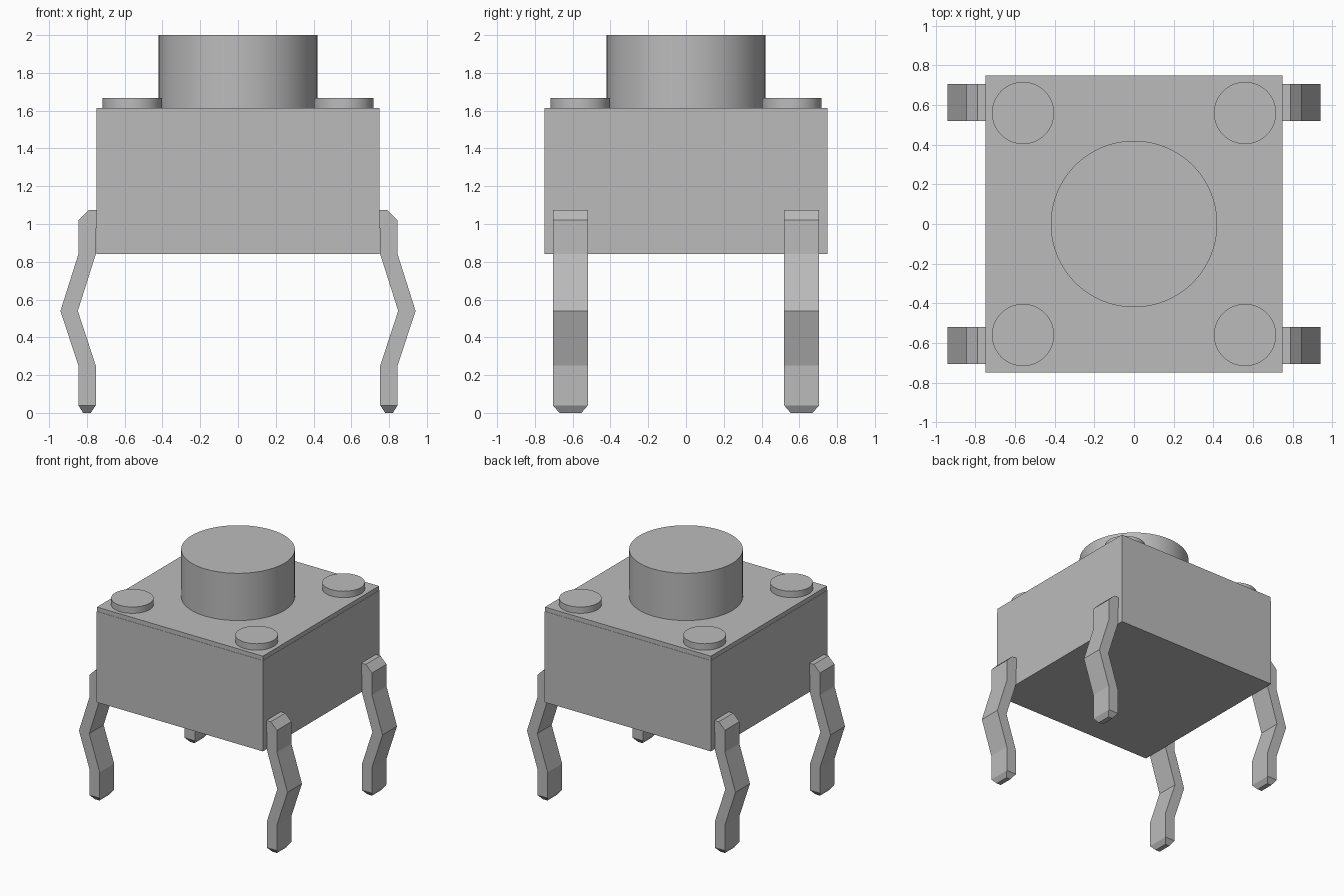
import bpy
import bmesh
import math

cube = bpy.data.objects.get("Cube")
if cube:
    bpy.data.objects.remove(cube, do_unlink=True)

grey = bpy.data.materials.new("plain_grey")
grey.use_nodes = True
colour = (0.5, 0.5, 0.5, 1)
grey.diffuse_color = colour
grey.node_tree.nodes["Principled BSDF"].inputs["Base Color"].default_value = colour


def finish(name, bm):
    bmesh.ops.recalc_face_normals(bm, faces=bm.faces)
    mesh = bpy.data.meshes.new(name)
    bm.to_mesh(mesh)
    bm.free()
    mesh.materials.append(grey)
    obj = bpy.data.objects.new(name, mesh)
    bpy.context.collection.objects.link(obj)
    return obj


def block(name, half, bottom, top):
    bm = bmesh.new()
    bmesh.ops.create_cube(bm, size=1)
    bmesh.ops.scale(bm, vec=(2 * half, 2 * half, top - bottom), verts=bm.verts)
    bmesh.ops.translate(bm, vec=(0, 0, (top + bottom) / 2), verts=bm.verts)
    return finish(name, bm)


def disc(name, x, y, radius, bottom, top):
    bm = bmesh.new()
    bmesh.ops.create_cone(bm, cap_ends=True, segments=64, radius1=radius,
                          radius2=radius, depth=top - bottom)
    bmesh.ops.translate(bm, vec=(x, y, (top + bottom) / 2), verts=bm.verts)
    obj = finish(name, bm)
    bpy.ops.object.select_all(action='DESELECT')
    obj.select_set(True)
    bpy.context.view_layer.objects.active = obj
    bpy.ops.object.shade_smooth_by_angle(angle=math.radians(30))


# Leg cross-sections from tip to shoulder: inner x, outer x, half width, z
LEG = [
    (0.780, 0.820, 0.058, 0.0),
    (0.753, 0.845, 0.093, 0.04),
    (0.753, 0.845, 0.093, 0.25),
    (0.848, 0.940, 0.093, 0.54),
    (0.753, 0.845, 0.093, 0.84),
    (0.753, 0.845, 0.093, 0.98),
    (0.740, 0.845, 0.093, 0.98),
    (0.740, 0.845, 0.093, 1.02),
    (0.740, 0.790, 0.093, 1.075),
]


def leg(name, sx, sy):
    bm = bmesh.new()
    rings = []
    for inner, outer, w, z in LEG:
        corners = [(inner, -w), (outer, -w), (outer, w), (inner, w)]
        rings.append([bm.verts.new((sx * x, sy * 0.612 + y, z)) for x, y in corners])
    for a, b in zip(rings, rings[1:]):
        for i in range(4):
            j = (i + 1) % 4
            bm.faces.new((a[i], a[j], b[j], b[i]))
    bm.faces.new(rings[0])
    bm.faces.new(rings[-1])
    bmesh.ops.remove_doubles(bm, verts=bm.verts, dist=0.0001)
    finish(name, bm)


# Housing, cover plate and push button
block("housing", 0.75, 0.84, 1.58)
block("cover_plate", 0.748, 1.58, 1.615)
disc("push_button", 0, 0, 0.42, 1.6, 2.0)

# Corner rivets and bent legs
for sx, side in ((1, "left"), (-1, "right")):
    for sy, end in ((-1, "front"), (1, "back")):
        disc(f"rivet_{end}_{side}", sx * 0.56, sy * 0.56, 0.157, 1.6, 1.667)
        leg(f"leg_{end}_{side}", sx, sy)
